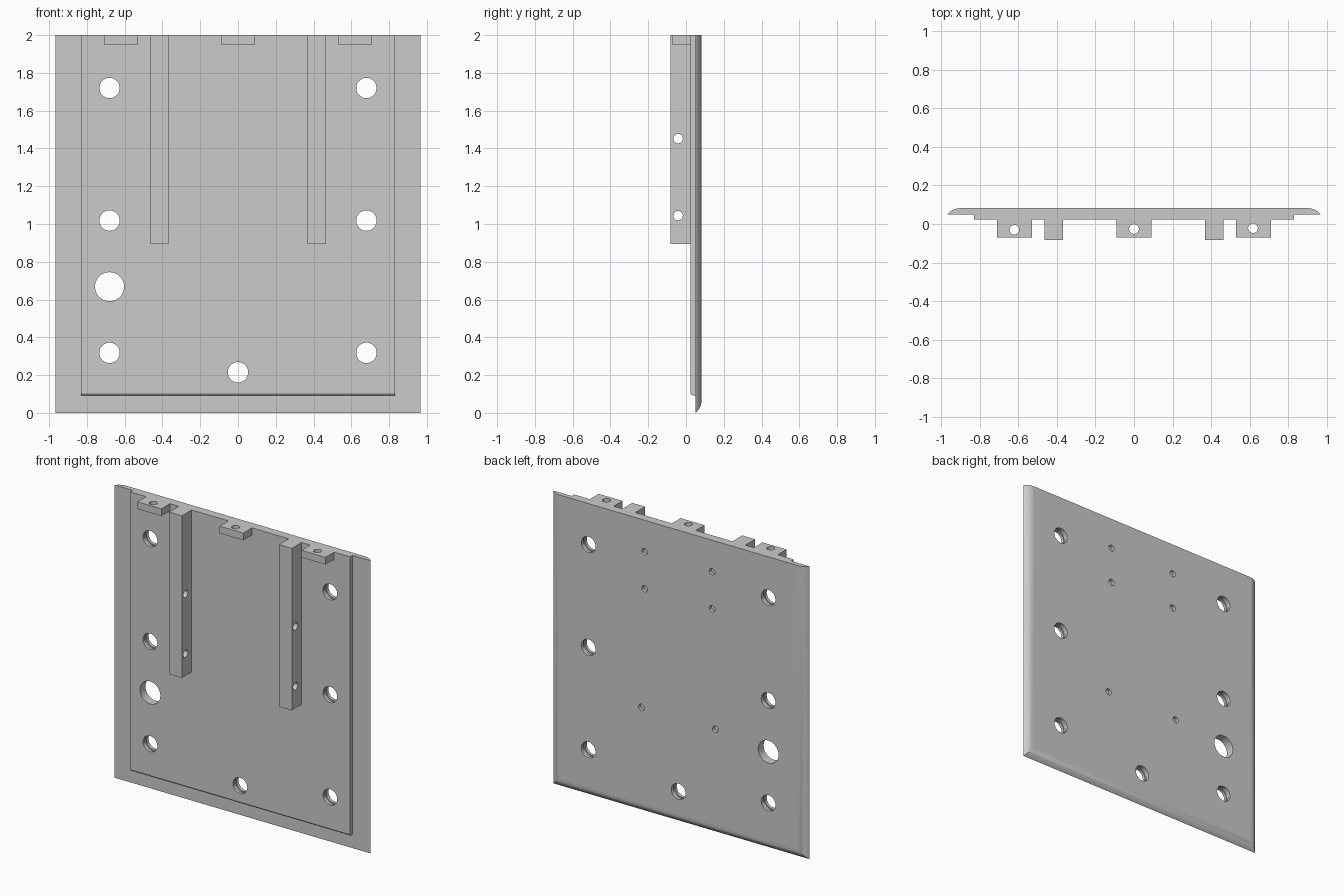
import bpy, bmesh, math
from mathutils import Matrix, Vector

if "Cube" in bpy.data.objects:
    bpy.data.objects.remove(bpy.data.objects["Cube"])

HALF, TOP = 0.967, 2.0
BACK, STEP, FACE = 0.082, 0.05, 0.023    # y of plate back, plate front, panel front

grey = bpy.data.materials.new("plain grey")
grey.diffuse_color = (0.6, 0.6, 0.6, 1)
grey.use_nodes = True
grey.node_tree.nodes["Principled BSDF"].inputs["Base Color"].default_value = grey.diffuse_color


def finish(name, bm):
    bmesh.ops.recalc_face_normals(bm, faces=bm.faces[:])
    me = bpy.data.meshes.new(name)
    bm.to_mesh(me)
    bm.free()
    me.materials.append(grey)
    ob = bpy.data.objects.new(name, me)
    bpy.context.collection.objects.link(ob)
    return ob


def extrude_x(name, x0, x1, profile):
    """Solid from a (y, z) profile swept along x."""
    bm = bmesh.new()
    a = [bm.verts.new((x0, y, z)) for y, z in profile]
    b = [bm.verts.new((x1, y, z)) for y, z in profile]
    bm.faces.new(a)
    bm.faces.new(b[::-1])
    n = len(a)
    for i in range(n):
        bm.faces.new((a[i], a[(i + 1) % n], b[(i + 1) % n], b[i]))
    return finish(name, bm)


def box(name, x0, x1, y0, y1, z0, z1):
    return extrude_x(name, x0, x1, [(y0, z0), (y1, z0), (y1, z1), (y0, z1)])


def drill(ob, holes, axis):
    """holes: list of (start, end, radius); cut as one group of cylinders."""
    bm = bmesh.new()
    for start, end, r in holes:
        p, q = Vector(start), Vector(end)
        rot = Vector((0, 0, 1)).rotation_difference(axis).to_matrix().to_4x4()
        bmesh.ops.create_cone(bm, cap_ends=True, segments=40, radius1=r, radius2=r,
                              depth=(q - p).length,
                              matrix=Matrix.Translation((p + q) / 2) @ rot)
    cutter = finish("hole_cutter", bm)
    cutter.hide_render = True
    mod = ob.modifiers.new("holes", 'BOOLEAN')
    mod.object, mod.operation, mod.solver = cutter, 'DIFFERENCE', 'EXACT'
    bpy.context.view_layer.objects.active = ob
    bpy.ops.object.modifier_apply(modifier=mod.name)
    bpy.data.objects.remove(cutter)


def smooth(ob):
    bpy.ops.object.select_all(action='DESELECT')
    ob.select_set(True)
    bpy.context.view_layer.objects.active = ob
    bpy.ops.object.shade_smooth_by_angle(angle=math.radians(25))
    # keep the large flat faces evenly shaded
    mod = ob.modifiers.new("flat_faces", 'WEIGHTED_NORMAL')
    mod.keep_sharp = True


X, Y, Z = Vector((1, 0, 0)), Vector((0, 1, 0)), Vector((0, 0, 1))

# Back plate: sides and bottom curve in towards the rear face
bm = bmesh.new()
run, rise = 0.065, BACK - STEP
R = (run ** 2 + rise ** 2) / (2 * rise)
sweep = math.asin(run / R)
rings = []
for i in range(9):
    t = sweep * (1 - i / 8)
    d, y = run - R * math.sin(t), BACK - R + R * math.cos(t)
    rings.append([bm.verts.new(c) for c in ((-HALF + d, y, TOP), (-HALF + d, y, d),
                                            (HALF - d, y, d), (HALF - d, y, TOP))])
for a, b in zip(rings, rings[1:]):
    for k in range(3):
        bm.faces.new((a[k], a[k + 1], b[k + 1], b[k]))
bm.faces.new(rings[0])
bm.faces.new(rings[-1])
bm.faces.new([r[0] for r in rings] + [r[3] for r in reversed(rings)])
plate = finish("back_plate", bm)

# Raised front panel with a rounded bottom edge
r = 0.015
arc = [(FACE + r - r * math.sin(a), 0.093 + r - r * math.cos(a))
       for a in (math.pi / 2 * i / 6 for i in range(7))]
panel = extrude_x("front_panel", -0.83, 0.83, [(STEP, TOP), (STEP, 0.093)] + arc + [(FACE, TOP)])

# Mounting holes through plate and panel, blind screw holes in the back
mounts = [(s * 0.68, z, 0.054) for s in (-1, 1) for z in (0.318, 1.018, 1.72)]
mounts.append((0, 0.215, 0.054))
through = [((x, -0.2, z), (x, 0.2, z), rad) for x, z, rad in mounts + [(-0.68, 0.668, 0.077)]]
blind = [((s * x, 0.06, z), (s * x, 0.1, z), 0.022) for s in (-1, 1)
         for x, z in ((0.255, 1.785), (0.255, 1.532), (0.28, 0.714))]
drill(plate, through + blind, Y)
drill(panel, through, Y)

# Shallow groove inside each small mounting hole, shared by plate and panel
drill(plate, [((x, 0.03, z), (x, 0.06, z), 0.06) for x, z, _ in mounts], Y)
drill(panel, [((x, 0.043, z), (x, 0.07, z), 0.06) for x, z, _ in mounts], Y)

# Two long rails with cross holes
rails = []
for side, x0, x1 in (("left", -0.464, -0.367), ("right", 0.367, 0.464)):
    rail = box(side + "_rail", x0, x1, -0.082, FACE, 0.893, TOP)
    drill(rail, [((x0 - 0.1, -0.042, z), (x1 + 0.1, -0.042, z), 0.025) for z in (1.044, 1.452)], X)
    rails.append(rail)

# Three top tabs with vertical holes
tabs = []
for side, x, hx, hy in (("left", -0.62, -0.62, -0.03), ("middle", 0, 0, -0.026),
                        ("right", 0.62, 0.617, -0.022)):
    tab = box(side + "_tab", x - 0.09, x + 0.09, -0.071, FACE, 1.951, TOP)
    drill(tab, [((hx, hy, 1.9), (hx, hy, 2.1), 0.025)], Z)
    tabs.append(tab)

for ob in [plate, panel] + rails + tabs:
    smooth(ob)
